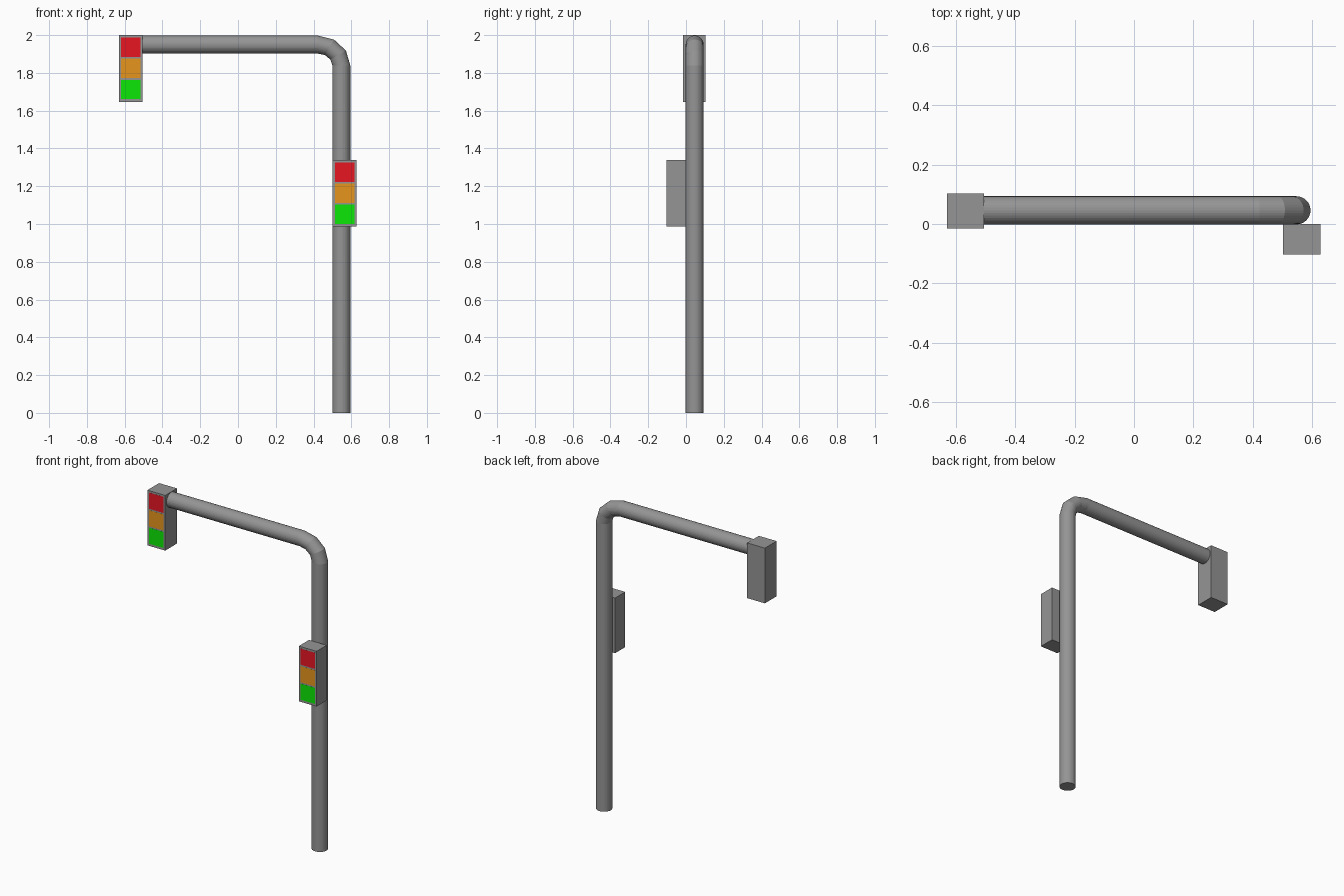
import bpy, bmesh, math
from mathutils import Vector

if "Cube" in bpy.data.objects:
    bpy.data.objects.remove(bpy.data.objects["Cube"])

COLORS = {"red": (0.8, 0.008, 0.016, 1), "amber": (0.8, 0.3, 0.012, 1), "green": (0.004, 0.8, 0.002, 1)}
MATS = {}
for name, rgba in {**COLORS, "dark_grey": (0.3, 0.3, 0.3, 1)}.items():
    MATS[name] = bpy.data.materials.new(name)
    MATS[name].diffuse_color = rgba


def finish(name, bm, mat):
    bmesh.ops.recalc_face_normals(bm, faces=bm.faces)
    mesh = bpy.data.meshes.new(name)
    bm.to_mesh(mesh)
    bm.free()
    mesh.materials.append(MATS[mat])
    obj = bpy.data.objects.new(name, mesh)
    bpy.context.collection.objects.link(obj)
    return obj


def box(name, lo, hi, mat):
    lo, hi = Vector(lo), Vector(hi)
    bm = bmesh.new()
    bmesh.ops.create_cube(bm, size=1)
    for v in bm.verts:
        v.co = (lo + hi) / 2 + v.co * (hi - lo)
    return finish(name, bm, mat)


# Bent pole: rings swept up the post, round the faceted elbow and along the arm
SIDES, R, Y = 32, 0.0475, 0.046
BEND_X, BEND_Z, CX, CZ, STEPS = 0.125, 0.111, 0.422, 1.839, 3
path = [(CX + BEND_X, 0, 0)]
for i in range(STEPS + 1):
    a = math.pi / 2 * i / STEPS
    path.append((CX + BEND_X * math.cos(a), CZ + BEND_Z * math.sin(a), a))
path.append((-0.51, CZ + BEND_Z, math.pi / 2))

bm = bmesh.new()
rings = []
for px, pz, a in path:
    ring = []
    for k in range(SIDES):
        t = 2 * math.pi * k / SIDES
        out = R * math.cos(t)
        ring.append(bm.verts.new((px + out * math.cos(a), Y + R * math.sin(t), pz + out * math.sin(a))))
    rings.append(ring)
for r0, r1 in zip(rings, rings[1:]):
    for k in range(SIDES):
        n = (k + 1) % SIDES
        bm.faces.new((r0[k], r0[n], r1[n], r1[k]))
bm.faces.new(rings[0])
bm.faces.new(rings[-1])
finish("pole", bm, "dark_grey")


# Signal heads: a housing with three square lamps on the front
def signal(name, x, y0, y1, top):
    w, h, lamp, pitch = 0.126, 0.353, 0.103, 0.112
    box(name + "_housing", (x - w / 2, y0, top - h), (x + w / 2, y1, top), "dark_grey")
    for i, color in enumerate(COLORS):
        z = top - 0.0125 - i * pitch
        box(f"{name}_{color}_lamp", (x - lamp / 2, y0 - 0.0005, z - lamp),
            (x + lamp / 2, y0 + 0.01, z), color)


signal("arm_signal", -0.5675, -0.015, 0.103, 2.0)
signal("post_signal", 0.5645, -0.102, 0.0, 1.339)

for m in bpy.data.materials:
    if m.users and not m.is_grease_pencil:
        m.use_nodes = True
        m.node_tree.nodes["Principled BSDF"].inputs["Base Color"].default_value = m.diffuse_color
